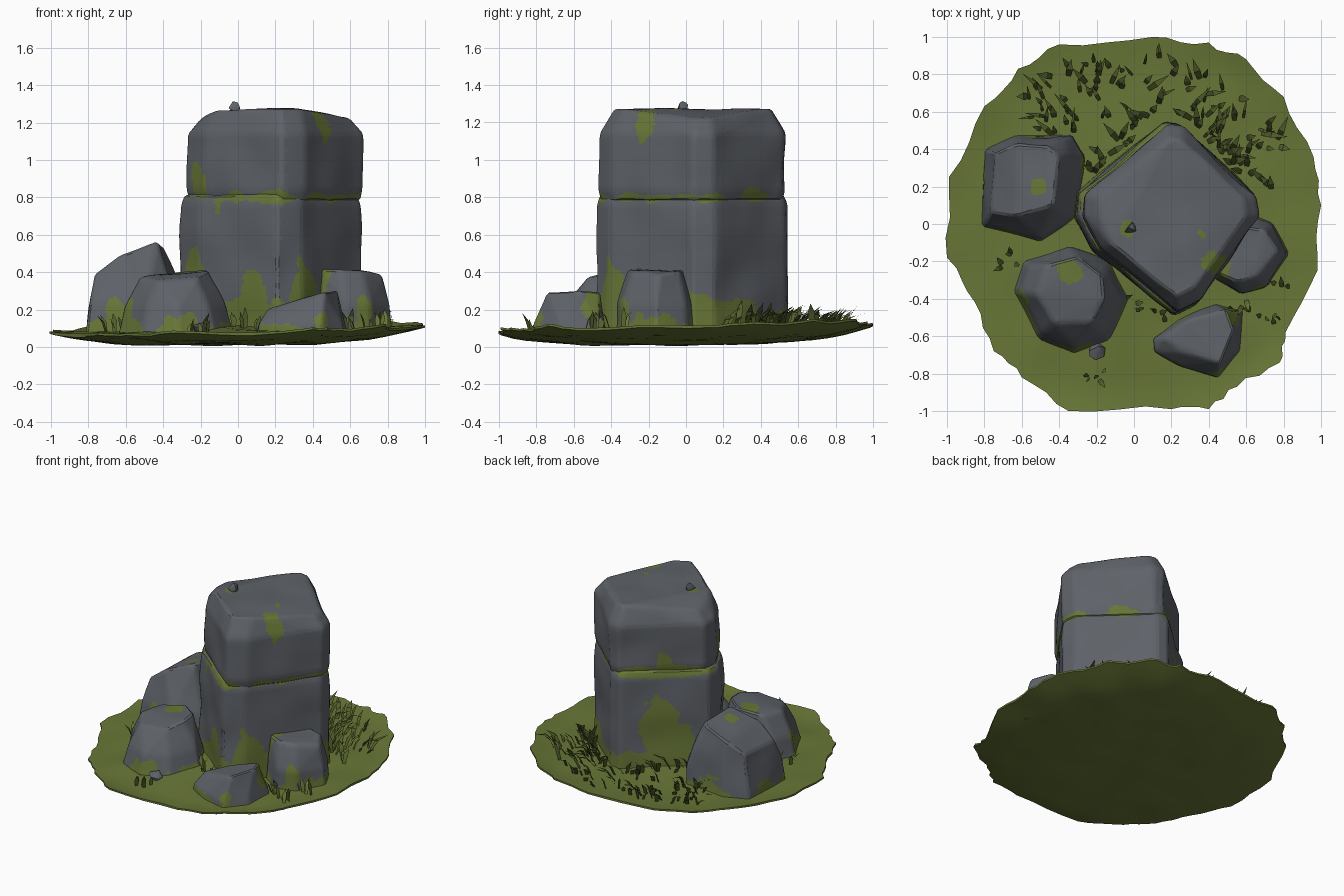
import bpy, bmesh, math, random
from mathutils import Vector, noise

random.seed(4)
cube = bpy.data.objects.get("Cube")
if cube:
    bpy.data.objects.remove(cube, do_unlink=True)


def material(name, color):
    m = bpy.data.materials.new(name)
    m.use_nodes = True
    m.diffuse_color = (*color, 1)
    m.node_tree.nodes["Principled BSDF"].inputs["Base Color"].default_value = (*color, 1)
    return m


STONE = material("grey stone", (0.112, 0.122, 0.139))
MOSS = material("moss green", (0.138, 0.182, 0.038))
BLADE = material("dark grass", (0.085, 0.115, 0.024))


def finish(bm, name, mats, angle=30):
    mesh = bpy.data.meshes.new(name)
    bm.to_mesh(mesh)
    bm.free()
    for m in mats:
        mesh.materials.append(m)
    ob = bpy.data.objects.new(name, mesh)
    bpy.context.collection.objects.link(ob)
    bpy.ops.object.select_all(action="DESELECT")
    ob.select_set(True)
    bpy.context.view_layer.objects.active = ob
    bpy.ops.object.shade_smooth_by_angle(angle=math.radians(angle))
    return ob


def stone(name, points, moss, bevel=0.012, step=0.036, rough=0.014):
    """Chiselled convex block, finely divided so a rule can paint moss on it."""
    bm = bmesh.new()
    for p in points:
        bm.verts.new(p)
    bmesh.ops.convex_hull(bm, input=bm.verts[:])
    loose = [v for v in bm.verts if not v.link_faces]
    bmesh.ops.delete(bm, geom=loose, context="VERTS")
    bmesh.ops.dissolve_limit(bm, angle_limit=0.14, verts=bm.verts[:], edges=bm.edges[:])
    bmesh.ops.bevel(bm, geom=bm.edges[:], offset=bevel, segments=1, affect="EDGES", clamp_overlap=True)
    bmesh.ops.triangulate(bm, faces=bm.faces[:])
    for _ in range(6):
        long_edges = [e for e in bm.edges if e.calc_length() > step]
        if not long_edges:
            break
        bmesh.ops.subdivide_edges(bm, edges=long_edges, cuts=1)
        bmesh.ops.triangulate(bm, faces=[f for f in bm.faces if len(f.verts) > 3])
    bmesh.ops.recalc_face_normals(bm, faces=bm.faces[:])
    bm.normal_update()
    shifts = [v.normal * noise.noise(v.co * 4) * rough for v in bm.verts]
    for v, s in zip(bm.verts, shifts):
        v.co += s
    for f in bm.faces:
        f.material_index = int(moss(f.calc_center_median()))
    return finish(bm, name, [STONE, MOSS])


def moss_rule(base, patches=(), seam=None):
    """Moss at the foot, along an optional seam and in upright oval patches."""
    def rule(c):
        n = noise.noise(c * 6) + 0.4 * noise.noise(c * 17)
        if c.z < base + 0.13 * n:
            return True
        if seam and abs(c.z - seam) < 0.022 + 0.045 * n:
            return True
        for x, y, z, r in patches:
            d = Vector((c.x - x, c.y - y, (c.z - z) * 0.6)).length
            if d < r * (1 + 0.7 * n):
                return True
        return False
    return rule


# Tall standing stone: two stacked slabs with a mossy joint
outline = [(0.16, 0.54), (0.24, 0.53), (0.64, 0.15), (0.66, 0.04), (0.34, -0.41), (0.21, -0.48),
           (0.12, -0.42), (-0.21, -0.14), (-0.31, 0.04), (-0.3, 0.16)]
MID = Vector((0.19, 0.05))


def slab(rings, shift):
    pts = []
    for z, s in rings:
        for p in outline:
            q = MID + (Vector(p) - MID) * s
            q.x += shift
            drop = max(0, q.x - 0.35) * 0.2 + max(0, -0.1 - q.x) * 0.6 if z > 1.2 else 0
            pts.append((q.x, q.y, z - drop))
    return pts


stone("lower_slab", slab([(0.06, 1.02), (0.4, 1.015), (0.765, 0.995), (0.815, 0.955)], 0),
      moss_rule(0.23, [(-0.07, 0.35, 0.33, 0.16), (-0.25, -0.1, 0.45, 0.07),
                       (0.08, -0.4, 0.23, 0.09), (0.35, -0.4, 0.27, 0.09),
                       (-0.12, -0.22, 0.77, 0.05)], 0.8))
stone("upper_slab", slab([(0.78, 0.945), (0.84, 0.98), (1.14, 0.97), (1.275, 0.83)], 0.022),
      moss_rule(0.7, [(0.46, -0.22, 1.2, 0.06), (-0.23, -0.08, 0.87, 0.08),
                      (0.43, -0.2, 1.27, 0.05), (0.36, -0.05, 1.27, 0.025),
                      (-0.02, -0.02, 1.27, 0.05), (-0.05, 0.33, 0.88, 0.06)], 0.8))


# Boulders around the foot: ground outline swelling up to a tilted crown
def boulder(name, foot, crown, base, patches, shoulder):
    center = sum((Vector(p) for p in foot), Vector((0, 0))) / len(foot)
    belly = [center.lerp(Vector(p), shoulder) for p in foot]
    height = min(p[2] for p in crown) * 0.6
    pts = [(*p, 0.065) for p in foot] + [(*p, height) for p in belly] + crown
    stone(name, pts, moss_rule(base, patches), step=0.03)


boulder("rear_boulder",
        [(-0.81, -0.01), (-0.8, 0.4), (-0.63, 0.48), (-0.33, 0.48), (-0.26, 0.36), (-0.31, 0.04),
         (-0.5, -0.1)],
        [(-0.77, 0.06, 0.39), (-0.75, 0.38, 0.39), (-0.62, 0.43, 0.48), (-0.46, 0.42, 0.54),
         (-0.4, 0.36, 0.54), (-0.43, 0.1, 0.56), (-0.63, 0.04, 0.49)],
        0.14, [(-0.5, 0.2, 0.52, 0.045), (-0.66, -0.05, 0.2, 0.05)], 0.95)
boulder("front_boulder",
        [(-0.65, -0.36), (-0.6, -0.19), (-0.35, -0.12), (-0.12, -0.2), (-0.01, -0.4), (-0.13, -0.62),
         (-0.32, -0.7), (-0.51, -0.61)],
        [(-0.52, -0.38, 0.37), (-0.47, -0.22, 0.38), (-0.3, -0.17, 0.41), (-0.17, -0.27, 0.42),
         (-0.16, -0.4, 0.41), (-0.22, -0.53, 0.38), (-0.43, -0.53, 0.36)],
        0.13, [(-0.35, -0.25, 0.4, 0.05), (-0.6, -0.4, 0.2, 0.07), (-0.38, -0.68, 0.12, 0.05)], 0.86)
boulder("small_front_boulder",
        [(0.1, -0.61), (0.11, -0.68), (0.22, -0.52), (0.44, -0.42), (0.59, -0.46), (0.57, -0.68),
         (0.45, -0.82), (0.25, -0.76)],
        [(0.16, -0.61, 0.2), (0.28, -0.52, 0.24), (0.49, -0.46, 0.29), (0.53, -0.57, 0.3),
         (0.46, -0.74, 0.29), (0.26, -0.69, 0.22)],
        0.12, [(0.55, -0.5, 0.2, 0.07), (0.45, -0.8, 0.12, 0.05)], 0.96)
boulder("side_boulder",
        [(0.41, -0.1), (0.64, 0.05), (0.74, 0.01), (0.83, -0.16), (0.71, -0.34), (0.57, -0.38),
         (0.42, -0.3)],
        [(0.44, -0.12, 0.42), (0.6, -0.01, 0.42), (0.7, -0.03, 0.41), (0.77, -0.15, 0.38),
         (0.66, -0.28, 0.4), (0.55, -0.31, 0.41), (0.45, -0.27, 0.42)],
        0.14, [(0.44, -0.25, 0.38, 0.07), (0.68, -0.34, 0.18, 0.05)], 0.95)


# Pebbles on the crown and on the turf
def pebble(name, x, y, z, r):
    pts = [Vector((x, y, z)) + Vector([random.gauss(0, 1) for _ in "xyz"]).normalized() * r
           for _ in range(14)]
    stone(name, pts, lambda c: False, r * 0.04, 0.05, 0.002)


pebble("crown_pebble", -0.02, -0.02, 1.28, 0.036)
pebble("turf_pebble", -0.2, -0.68, 0.09, 0.05)

# Turf disc with a ragged rim and a shallow bowl underneath
rim = [(1, 0.1), (0.96, 0.36), (0.8, 0.68), (0.6, 0.88), (0.4, 0.97), (0.1, 1), (-0.4, 0.96),
       (-0.62, 0.83), (-0.8, 0.63), (-0.99, 0.25), (-1, -0.18), (-0.85, -0.42), (-0.75, -0.68),
       (-0.6, -0.82), (-0.35, -1), (0.2, -0.99), (0.4, -0.99), (0.55, -0.87), (0.78, -0.74),
       (0.81, -0.58), (0.98, -0.25)]


def underside(x, y):
    r = math.hypot(x, y)
    return max(0, 0.014 + 0.073 * r ** 4 + r * (0.018 * x + 0.02 * y)
               + 0.014 * noise.noise(Vector((x, y, 0)) * 4))


def surface(x, y):
    r = min(1, math.hypot(x, y))
    return underside(x, y) + 0.012 + 0.1 * (1 - r ** 2)


edge_pts = []
for a, b in zip(rim, rim[1:] + rim[:1]):
    for k in range(4):
        p = Vector(a).lerp(Vector(b), k / 4)
        edge_pts.append(p * (1 + (random.uniform(-0.018, 0.01) if k else 0)))

bm = bmesh.new()
STEPS = 14
loops = []
for height, order in ((surface, range(1, STEPS + 1)), (underside, range(STEPS, 0, -1))):
    for i in order:
        ring = [p * (i / STEPS) for p in edge_pts]
        loops.append([bm.verts.new((p.x, p.y, height(p.x, p.y))) for p in ring])
count = len(edge_pts)
for lo, hi in zip(loops, loops[1:]):
    for j in range(count):
        k = (j + 1) % count
        bm.faces.new((lo[j], hi[j], hi[k], lo[k]))
bm.faces.new(loops[0])
bm.faces.new(loops[-1][::-1])
bmesh.ops.recalc_face_normals(bm, faces=bm.faces[:])
finish(bm, "turf", [MOSS], 40)


# Grass blades: bent tapering leaves
def blade(bm, x, y, length, width, heading, lean, mat):
    out = Vector((math.cos(heading), math.sin(heading), 0))
    side = Vector((-out.y, out.x, 0)) * width / 2
    root = Vector((x, y, surface(x, y) - 0.01))
    up = Vector((0, 0, length))
    middle = root + up * 0.55 + out * lean * length * 0.4
    tip = root + up * (1 - lean * 0.3) + out * lean * length
    r1, r2 = bm.verts.new(root - side * 0.6), bm.verts.new(root + side * 0.6)
    m1, m2 = bm.verts.new(middle - side), bm.verts.new(middle + side)
    t = bm.verts.new(tip)
    for f in (bm.faces.new((r1, r2, m2, m1)), bm.faces.new((m1, m2, t))):
        f.material_index = mat


bm = bmesh.new()
# Rear meadow
for i in range(105):
    a = math.radians(random.uniform(28, 138))
    r = random.uniform(0.58, 0.9)
    blade(bm, r * math.cos(a), r * math.sin(a), random.uniform(0.07, 0.15),
          random.uniform(0.015, 0.04), a + random.uniform(-1, 1), random.uniform(0.4, 1.1), 0)
# Fringe against the rear walls of the tall stone
for (ax, ay), (bx, by) in (((-0.3, 0.18), (0.15, 0.56)), ((0.25, 0.54), (0.68, 0.15))):
    for i in range(22):
        p = Vector((ax, ay)).lerp(Vector((bx, by)), random.random())
        p += (p - MID) * random.uniform(0.03, 0.2)
        blade(bm, p.x, p.y, random.uniform(0.08, 0.17), 0.035,
              random.uniform(0.2, 2.9), random.uniform(0.3, 0.9), 0)
# Tufts between the front boulders
for x, y in ((0.04, -0.42), (0.12, -0.48), (0.56, -0.41), (0.78, -0.3), (-0.68, -0.2), (-0.2, -0.82), (0.7, -0.5)):
    for i in range(5):
        blade(bm, x + random.uniform(-0.07, 0.07), y + random.uniform(-0.05, 0.05),
              random.uniform(0.06, 0.15), 0.03, random.uniform(0, 6), random.uniform(0.1, 0.5), min(i % 3, 1))
finish(bm, "grass_blades", [BLADE, MOSS], 20)
